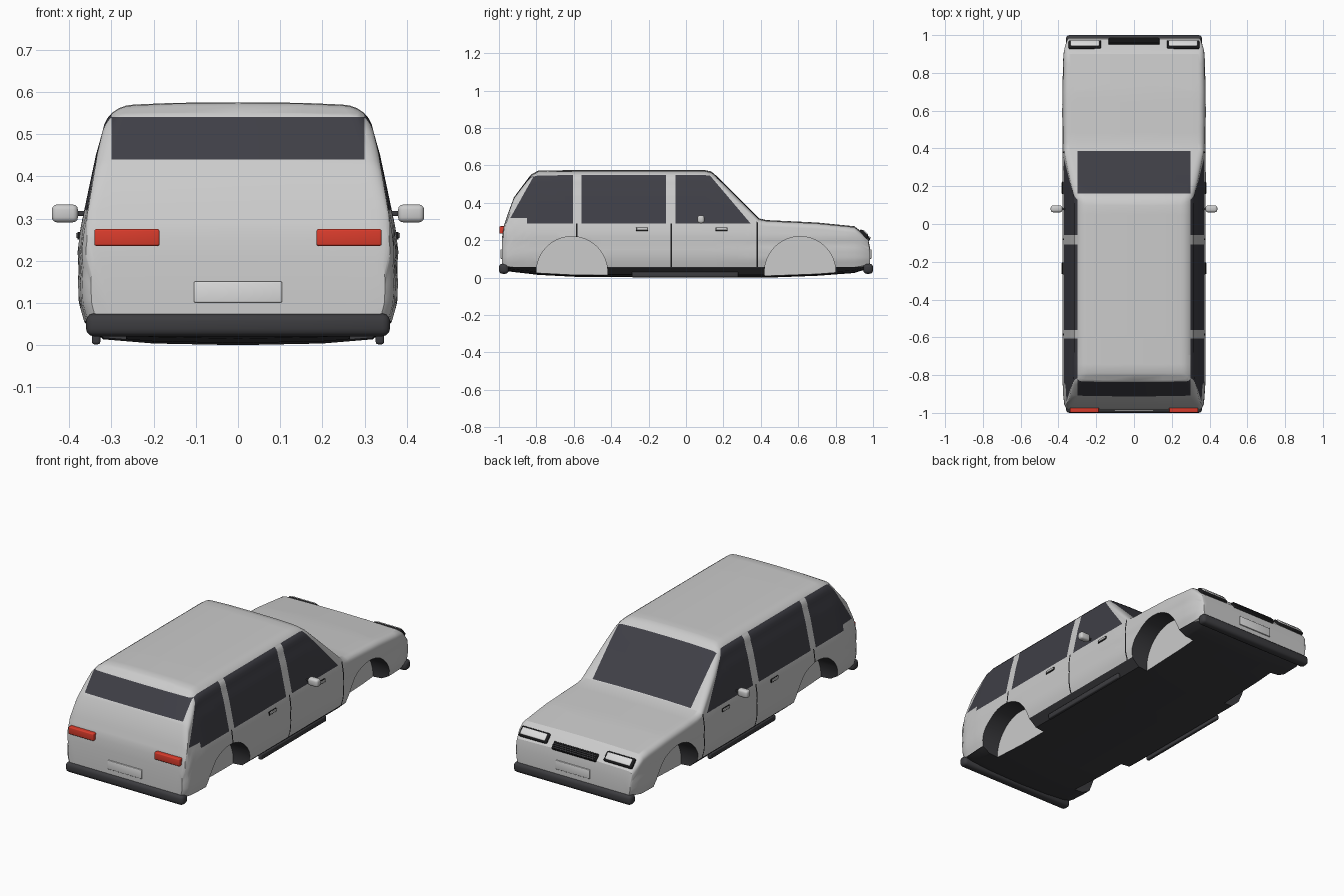
import bpy, bmesh, math
from mathutils import Vector, Matrix

if "Cube" in bpy.data.objects:
    bpy.data.objects.remove(bpy.data.objects["Cube"])


def material(name, r, g, b):
    m = bpy.data.materials.new(name)
    m.use_nodes = True
    m.diffuse_color = (r, g, b, 1)
    m.node_tree.nodes["Principled BSDF"].inputs["Base Color"].default_value = (r, g, b, 1)
    return m


PAINT = material("silver paint", .6, .6, .6)
GLASS = material("dark glass", .05, .05, .062)
TRIM = material("dark trim", .045, .045, .05)
BLACK = material("black rubber", .012, .012, .013)
RED = material("red lamp", .7, .045, .025)
LENS = material("pale lens", .72, .72, .72)


def finish(name, bm, mats, angle=30):
    bmesh.ops.recalc_face_normals(bm, faces=bm.faces)
    mesh = bpy.data.meshes.new(name)
    bm.to_mesh(mesh)
    bm.free()
    ob = bpy.data.objects.new(name, mesh)
    bpy.context.collection.objects.link(ob)
    for m in mats:
        mesh.materials.append(m)
    smooth(ob, angle)
    return ob


def smooth(ob, angle):
    bpy.ops.object.select_all(action='DESELECT')
    ob.select_set(True)
    bpy.context.view_layer.objects.active = ob
    bpy.ops.object.shade_smooth_by_angle(angle=math.radians(angle))


def box(name, center, size, mat, bevel=.006, tilt=0):
    bm = bmesh.new()
    bmesh.ops.create_cube(bm, size=1, matrix=Matrix.Diagonal((*size, 1)))
    if bevel:
        bmesh.ops.bevel(bm, geom=bm.edges[:], offset=bevel, segments=3, profile=.5, affect='EDGES')
    bm.transform(Matrix.Translation(center) @ Matrix.Rotation(math.radians(tilt), 4, 'X'))
    return finish(name, bm, [mat], 40)


def lerp_table(table, t):
    for a, b in zip(table, table[1:]):
        if t <= b[0]:
            f = (t - a[0]) / (b[0] - a[0])
            return [p + (q - p) * f for p, q in zip(a, b)]
    return list(table[-1])


# Body stations: y, top height, floor height, width factor, top edge radius
STATIONS = [
    (-.985, .2, .05, .92, .02), (-.975, .27, .045, .95, .03),
    (-.955, .33, .035, .975, .03), (-.92, .425, .03, .985, .035),
    (-.83, .545, .02, 1, .05), (-.79, .568, .015, 1, .065),
    (-.6, .57, .005, 1, .065), (.1, .57, 0, 1, .065),
    (.135, .563, 0, 1, .06), (.165, .538, 0, 1, .045),
    (.39, .312, 0, 1, .03), (.43, .303, 0, 1, .03),
    (.7, .29, .01, 1, .03), (.9, .27, .025, .985, .03),
    (.93, .247, .035, .97, .025), (.975, .2, .045, .94, .02),
    (.985, .15, .05, .92, .02)]

# Half width of the body side at each height
SIDE = [(.02, .352), (.055, .364), (.1, .377), (.15, .379), (.18, .376), (.22, .38),
        (.27, .374), (.3, .368), (.45, .336), (.51, .318), (.6, .28)]


def section(y):
    _, top, floor, width, r = lerp_table(STATIONS, y)
    low = max(.055, floor + .025)
    pts = [(0, floor), (.2, floor + .004), (.32, floor + .014)]
    high = top - r
    n = 14
    for i in range(n + 1):
        z = low + (high - low) * i / n
        pts.append((lerp_table(SIDE, z)[1], z))
    edge = pts[-1][0]
    for i in range(1, 7):
        a = math.pi / 2 * i / 6
        pts.append((edge - 1.15 * r * (1 - math.cos(a)), high + r * math.sin(a)))
    pts += [(.15, top + .004), (0, top + .005)]
    pts = [(x * width, z) for x, z in pts]
    return pts + [(-x, z) for x, z in pts[-2:0:-1]]


# Body shell lofted from tail to nose
bm = bmesh.new()
rings = []
for a, b in zip(STATIONS, STATIONS[1:]):
    steps = max(1, round((b[0] - a[0]) / .05))
    for i in range(steps):
        y = a[0] + (b[0] - a[0]) * i / steps
        rings.append([bm.verts.new((x, y, z)) for x, z in section(y)])
y = STATIONS[-1][0]
rings.append([bm.verts.new((x, y, z)) for x, z in section(y)])
for a, b in zip(rings, rings[1:]):
    for i in range(len(a)):
        j = (i + 1) % len(a)
        bm.faces.new((a[i], a[j], b[j], b[i]))
bm.faces.new(rings[0])
bm.faces.new(rings[-1])

# Cut clean borders for the windows, sill and door seams
SEAMS = (-.585, -.08, .38)
PANES = ((-.96, -.605), (-.56, -.108), (-.057, .35))
REAR_LINE = ((-.81, .55), (-.95, .3))
FRONT_LINE = ((.125, .55), (.345, .29))
cuts = [((0, 0, z), (0, 0, 1)) for z in (.057, .29, .32, .44, .54, .55)]
cuts += [((x, 0, 0), (1, 0, 0)) for x in (-.3, .3)]
cuts += [((0, y, 0), (0, 1, 0)) for pane in PANES for y in pane]
cuts += [((0, s + d, 0), (0, 1, 0)) for s in SEAMS for d in (-.004, .004)]
cuts += [((0, y, 0), (0, 1, 0)) for y in (-.85, .162, .387)]
for (y0, z0), (y1, z1) in (REAR_LINE, FRONT_LINE):
    cuts.append(((0, y0, z0), (0, z1 - z0, y0 - y1)))
for co, no in cuts:
    bmesh.ops.bisect_plane(bm, geom=bm.verts[:] + bm.edges[:] + bm.faces[:], dist=1e-5,
                           plane_co=co, plane_no=Vector(no).normalized())


def line_y(line, z):
    (y0, z0), (y1, z1) = line
    return y0 + (y1 - y0) * (z - z0) / (z1 - z0)


def body_colour(c):
    x, y, z = abs(c.x), c.y, c.z
    if z < .057:
        return 2
    if x > .3:
        if z < .3 and any(abs(y - s) < .004 for s in SEAMS):
            return 3
        sill = .32 if y < -.85 else .29
        inside = line_y(REAR_LINE, z) < y < line_y(FRONT_LINE, z)
        if sill < z < .55 and inside and any(a < y < b for a, b in PANES):
            return 1
    elif .162 < y < .387 and z > .29 or y < -.79 and .44 < z < .54:
        return 1
    return 0


for f in bm.faces:
    f.material_index = body_colour(f.calc_center_median())
BODY_MATS = [PAINT, GLASS, TRIM, BLACK]
body = finish("body", bm, BODY_MATS)

# Wheel arches: dark tunnel with a painted inner wall
for side in (-1, 1):
    for y in (-.61, .61):
        bm = bmesh.new()
        bmesh.ops.create_cone(bm, cap_ends=True, segments=64, radius1=.19, radius2=.19, depth=.24)
        bm.transform(Matrix.Translation((side * .385, y, .03)) @ Matrix.Rotation(math.pi / 2, 4, 'Y'))
        for f in bm.faces:
            f.material_index = 0 if len(f.verts) > 4 else 2
        cutter = finish("arch_cutter", bm, BODY_MATS)
        cutter.hide_render = True
        mod = body.modifiers.new("arch", 'BOOLEAN')
        mod.operation, mod.solver, mod.object = 'DIFFERENCE', 'EXACT', cutter
        bpy.context.view_layer.objects.active = body
        bpy.ops.object.modifier_apply(modifier=mod.name)
        bpy.data.objects.remove(cutter)
smooth(body, 30)

# Bumpers and number plates at both ends
for end, name in ((-1, "rear"), (1, "front")):
    box(name + "_bumper", (0, end * .974, .048), (.72, .052, .054), TRIM, .018)
    box(name + "_plate", (0, end * .985, .126), (.208, .012, .05), LENS, .003)

# Grille with slats on the sloping nose
TILT = -45
box("grille", (0, .965, .215), (.27, .042, .02), BLACK, .004, TILT)
for i in range(4):
    d = (i - 1.5) * .01
    box("grille_slat", (0, .973 + d * .7, .223 - d * .7), (.26, .004, .008), TRIM, 0, TILT)

# Paired parts
for s, name in ((1, "left"), (-1, "right")):
    box(name + "_tail_lamp", (s * .263, -.978, .255), (.154, .04, .04), RED, .005)
    box(name + "_headlamp_rim", (s * .26, .948, .232), (.172, .056, .024), BLACK, .008, TILT)
    box(name + "_headlamp", (s * .26, .952, .236), (.152, .04, .024), LENS, .006, TILT)
    box(name + "_mirror", (s * .41, .08, .312), (.062, .036, .042), PAINT, .012)
    box(name + "_mirror_stalk", (s * .373, .08, .312), (.03, .012, .012), TRIM, .003)
    box(name + "_running_board", (s * .336, -.005, .017), (.02, .57, .03), TRIM, .006)
    for y in (-.235, .19):
        box(name + "_handle_recess", (s * .376, y, .259), (.008, .064, .018), BLACK, .002)
        box(name + "_handle", (s * .379, y, .26), (.01, .058, .013), PAINT, .003)
